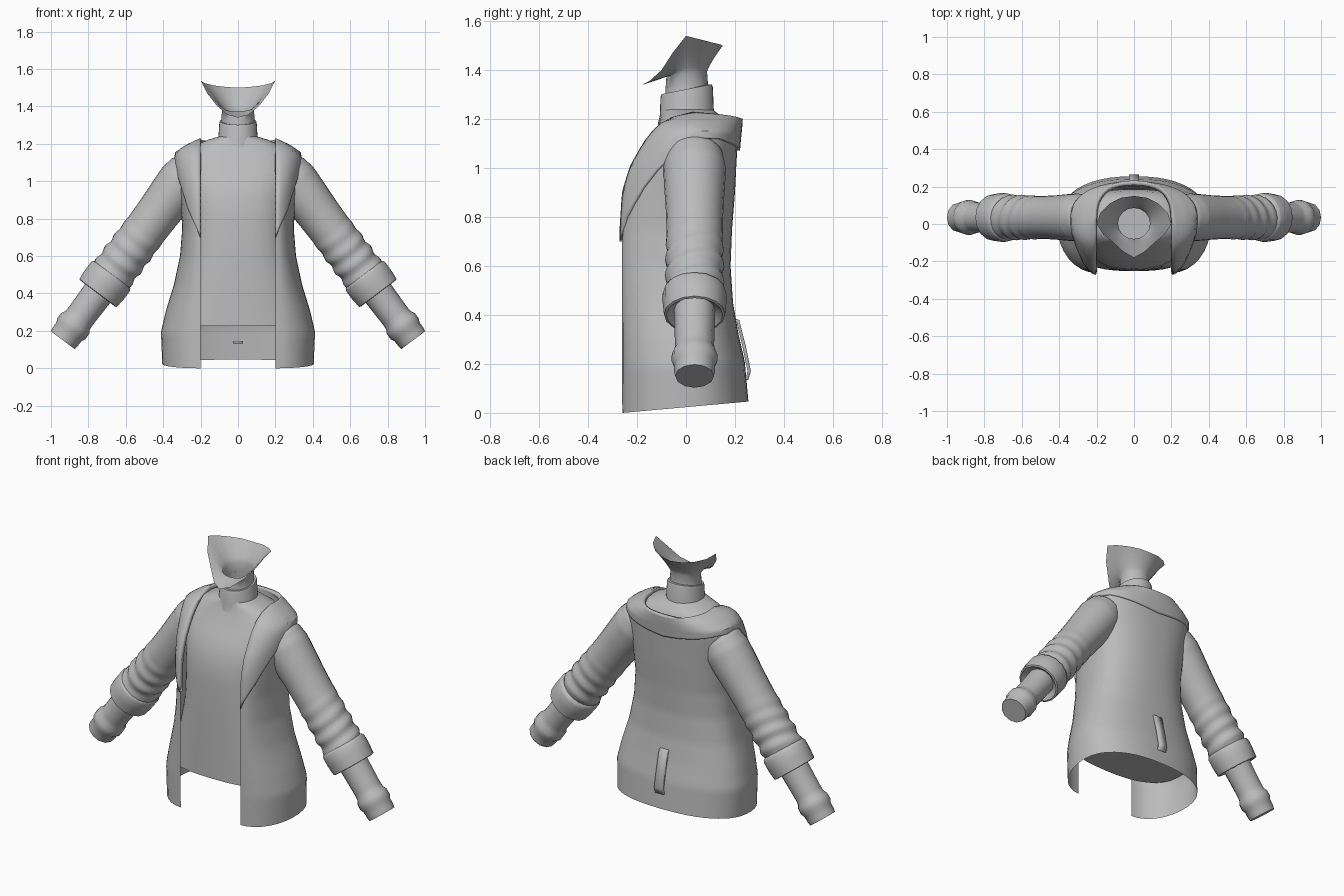
import bpy, bmesh
from math import sin, cos, pi
from mathutils import Vector

if "Cube" in bpy.data.objects:
    bpy.data.objects.remove(bpy.data.objects["Cube"])

grey = bpy.data.materials.new("cloth_grey")
grey.use_nodes = True
COLOUR = (0.5, 0.5, 0.5, 1)
grey.diffuse_color = COLOUR
grey.node_tree.nodes["Principled BSDF"].inputs["Base Color"].default_value = COLOUR


def loft(name, rings, closed=True, caps=(False, False), thickness=0, angle=50):
    """Skin a list of equally long point rows."""
    bm = bmesh.new()
    rows = [[bm.verts.new(p) for p in ring] for ring in rings]
    n = len(rows[0])
    for a, b in zip(rows, rows[1:]):
        for i in range(n if closed else n - 1):
            j = (i + 1) % n
            bm.faces.new((a[i], a[j], b[j], b[i]))
    for row, cap in zip((rows[0], rows[-1]), caps):
        if cap:
            bm.faces.new(row)
    bmesh.ops.remove_doubles(bm, verts=bm.verts, dist=0.0005)
    bmesh.ops.recalc_face_normals(bm, faces=bm.faces)
    mesh = bpy.data.meshes.new(name)
    bm.to_mesh(mesh)
    bm.free()
    mesh.materials.append(grey)
    obj = bpy.data.objects.new(name, mesh)
    bpy.context.collection.objects.link(obj)
    bpy.ops.object.select_all(action='DESELECT')
    obj.select_set(True)
    bpy.context.view_layer.objects.active = obj
    bpy.ops.object.shade_smooth_by_angle(angle=angle * pi / 180)
    if thickness:
        mod = obj.modifiers.new("thickness", 'SOLIDIFY')
        mod.thickness, mod.offset = thickness, 0
    return obj


def power(v, p):
    return abs(v) ** p * (1 if v >= 0 else -1)


def interpolate(table, key):
    """Read a table of rows sorted by their first entry."""
    key = min(max(key, table[0][0]), table[-1][0])
    for a, b in zip(table, table[1:]):
        if key <= b[0]:
            f = (key - a[0]) / (b[0] - a[0])
            return [p + (q - p) * f for p, q in zip(a, b)]


# Coat: height, half width, front edge y, side y, back y, rise at the back
COAT = [
    (0.0, 0.405, -0.26, 0.0, 0.255, 0.045),
    (0.18, 0.412, -0.262, 0.0, 0.24, 0.03),
    (0.3, 0.385, -0.262, 0.0, 0.215, 0.02),
    (0.45, 0.342, -0.262, 0.0, 0.192, 0),
    (0.6, 0.31, -0.262, 0.0, 0.182, 0),
    (0.75, 0.298, -0.26, 0.0, 0.188, 0),
    (0.9, 0.308, -0.25, 0.01, 0.2, 0),
    (1.0, 0.322, -0.22, 0.02, 0.205, 0),
    (1.1, 0.332, -0.165, 0.03, 0.21, -0.01),
    (1.16, 0.325, -0.12, 0.03, 0.215, -0.02),
    (1.2, 0.275, -0.08, 0.03, 0.218, -0.03),
    (1.245, 0.2, 0.03, 0.04, 0.22, -0.045),
]
OPENING = 0.2


def coat_point(z, u, side):
    """u runs from the front opening (0) past the side to the back (1)."""
    z, w, edge, mid, back, rise = interpolate(COAT, z)
    if u < 0.4:
        t = u / 0.4 * pi / 2
        x = OPENING + (w - OPENING) * sin(t)
        y = mid + (edge - mid) * cos(t)
    else:
        t = (u - 0.4) / 0.6 * pi / 2
        x = w * cos(t) ** 0.85 if u < 1 else 0
        y = mid + (back - mid) * sin(t) ** 0.85
    return Vector((side * x, y, z + rise * (y + 0.26) / 0.5))


COLUMNS = [(i / 20, 1) for i in range(21)] + [(i / 20, -1) for i in range(19, -1, -1)]
TOP = COAT[-1][0]
loft("coat_body", [[coat_point(TOP * k / 50, u, s) for u, s in COLUMNS]
                   for k in range(51)], closed=False)

# Broad lapel and shoulder collar lying on the coat
LAPEL = [(0, 0.7), (0.15, 0.85), (0.28, 1.03), (0.4, 1.13), (0.6, 1.13), (1, 1.08)]
lapel_rows = []
for k in range(17):
    row = []
    for u, s in COLUMNS:
        low = interpolate(LAPEL, u)[1]
        row.append(coat_point(low + (TOP - low) * k / 16, u, s))
    lapel_rows.append(row)
loft("lapel_collar", lapel_rows, closed=False, thickness=0.024, angle=40)


def oval(z, w, front, back, mid=0.0, p=0.75, n=40):
    pts = []
    for i in range(n):
        t = 2 * pi * i / n
        c = power(cos(t), p)
        pts.append((w * power(sin(t), p), mid + ((back - mid) * c if c > 0 else (mid - front) * c), z))
    return pts


# Shirt under the coat, closed at the hem
shirt = []
for z in (0.225, 0.3, 0.4, 0.5, 0.6, 0.7, 0.8, 0.9, 0.95, 1.0, 1.05, 1.1):
    _, w, edge, mid, back, _ = interpolate(COAT, z)
    shirt.append(oval(z, w - 0.03, edge + 0.01, back - 0.025, mid))
shirt += [oval(1.16, 0.26, -0.12, 0.175, 0.02), oval(1.2, 0.21, -0.105, 0.15, 0.01),
          oval(1.222, 0.16, -0.1, 0.13, 0, 0.9), oval(1.24, 0.1, -0.1, 0.11, 0, 1)]
loft("shirt", shirt, caps=(True, False))


def neck_ring(z, rx, ry, tilt, n=32, y0=0.003):
    return [Vector((rx * sin(2 * pi * i / n), y0 - ry * cos(2 * pi * i / n),
                    z - tilt * cos(2 * pi * i / n))) for i in range(n)]


# Standing neckband
loft("neckband", [neck_ring(1.19, 0.115, 0.118, 0.01), neck_ring(1.23, 0.105, 0.11, 0.015),
                  neck_ring(1.31, 0.1, 0.107, 0.02), neck_ring(1.322, 0.097, 0.102, 0.02),
                  neck_ring(1.322, 0.086, 0.088, 0.02)])

# Neck flaring out to a jaw-shaped rim, listed from front to back
RIM = [(0, -0.18, 1.34), (0.055, -0.15, 1.355), (0.11, -0.1, 1.4), (0.165, -0.055, 1.47),
       (0.2, 0, 1.54), (0.18, 0.06, 1.525), (0.13, 0.11, 1.512), (0.07, 0.14, 1.505), (0, 0.15, 1.5)]
rim = [Vector(p) for p in RIM] + [Vector((-x, y, z)) for x, y, z in RIM[-2:0:-1]]
neck_top = neck_ring(1.385, 0.086, 0.083, 0.01, n=16)
neck = [neck_ring(1.25, 0.09, 0.09, 0.0, n=16), neck_ring(1.33, 0.088, 0.087, 0.01, n=16)]
for k in range(7):
    f = k / 6
    neck.append([Vector((a.x + (b.x - a.x) * f ** 1.2, a.y + (b.y - a.y) * f ** 1.2,
                         a.z + (b.z - a.z) * f)) for a, b in zip(neck_top, rim)])
loft("neck_and_jaw", neck, angle=60)

# Strap on the lower back, passing through the coat
STRAP = [(0.185, 0.385), (0.212, 0.375), (0.238, 0.27), (0.258, 0.17), (0.25, 0.14), (0.212, 0.14)]
loft("back_strap", [[(x, y, z) for y, z in STRAP] for x in (-0.028, 0.028)],
     closed=False, thickness=0.014, angle=30)

# Arms: rings (distance along the arm, radius) on a straight slanted axis
AXIS, OUT, ACROSS = Vector((0.6, 0, -0.8)), Vector((0.8, 0, 0.6)), Vector((0, 1, 0))
SHOULDER = Vector((0.3, 0.035, 1.0))


def arm_part(name, profile, side, n=20, caps=(False, False), wrinkle=0):
    rings = []
    for s, r in profile:
        ring = []
        for i in range(n):
            t = 2 * pi * i / n
            fold = wrinkle * sin(s * 75 + 2 * sin(t)) * min(max((s - 0.3) * 5, 0), 1)
            p = SHOULDER + AXIS * s + (OUT * cos(t) + ACROSS * sin(t)) * (r + fold)
            ring.append((side * p.x, p.y, p.z))
        rings.append(ring)
    loft(name, rings, caps=caps)


SLEEVE = [(-0.13, 0.05), (-0.11, 0.085), (-0.07, 0.115), (0, 0.128), (0.1, 0.124), (0.2, 0.118),
          (0.3, 0.115), (0.45, 0.116), (0.6, 0.116), (0.66, 0.113)]
sleeve = [(s, interpolate(SLEEVE, s)[1]) for s in [-0.13 + 0.79 * k / 50 for k in range(51)]]
CUFF = [(0.615, 0.105), (0.625, 0.124), (0.64, 0.13), (0.69, 0.13), (0.747, 0.125),
        (0.75, 0.115), (0.72, 0.08)]
GLOVE = [(0.68, 0.085), (0.78, 0.083), (0.9, 0.08), (0.93, 0.082), (0.95, 0.093), (0.985, 0.094),
         (1.005, 0.084), (1.04, 0.083), (1.062, 0.079)]
for label, side in (("left", 1), ("right", -1)):
    arm_part(label + "_sleeve", sleeve, side, n=24, caps=(True, False), wrinkle=0.006)
    arm_part(label + "_cuff", CUFF, side, n=16)
    arm_part(label + "_forearm", GLOVE, side, n=12, caps=(False, True))
